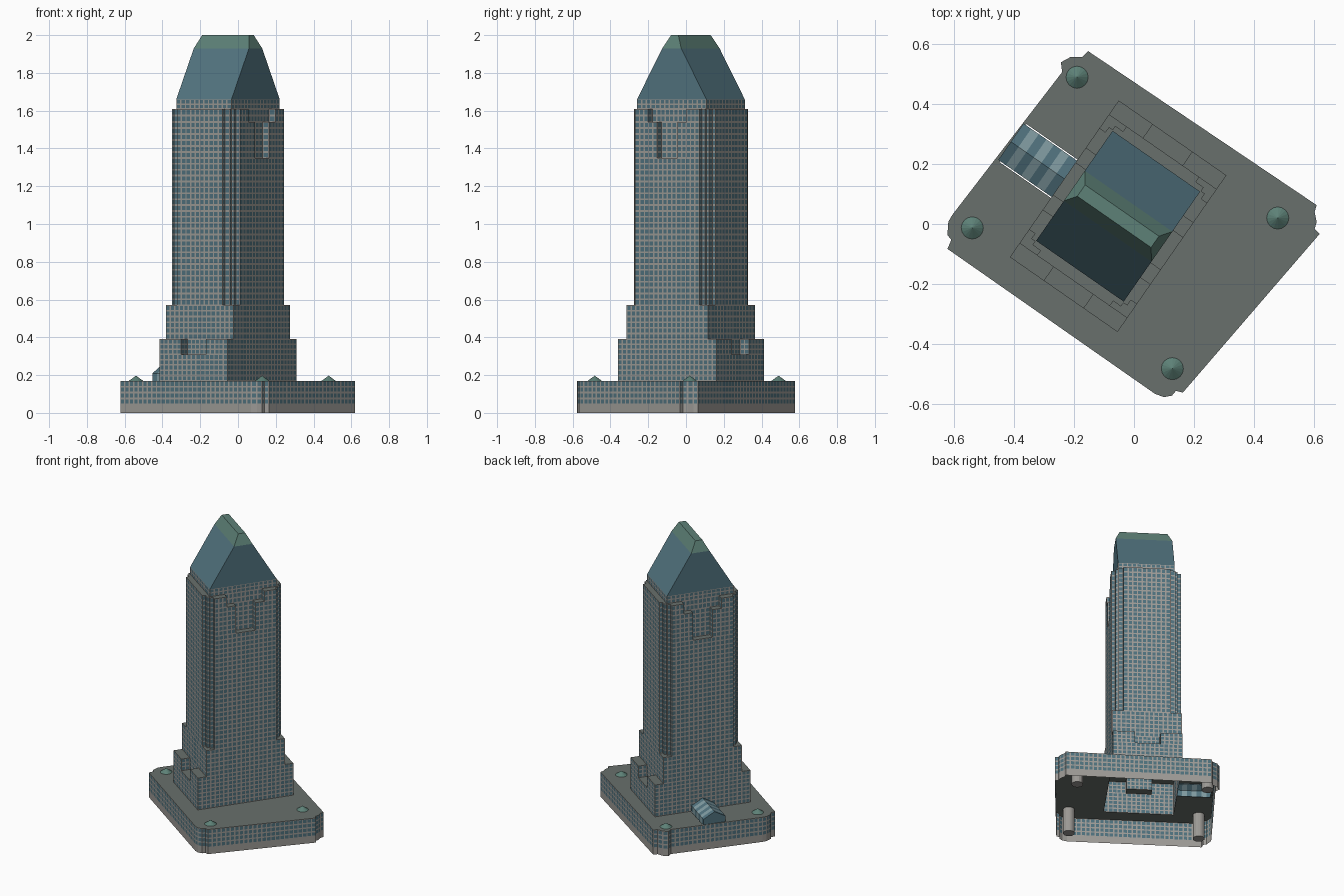
import bpy, bmesh
from math import radians, cos, sin, hypot
from mathutils import Vector

if "Cube" in bpy.data.objects:
    bpy.data.objects.remove(bpy.data.objects["Cube"])

CX, CY, T = -0.053, 0.026, radians(-34.8)


def P(u, v, z):
    """Tower-local plan position to world."""
    return Vector((CX + u * cos(T) - v * sin(T), CY + u * sin(T) + v * cos(T), z))


def material(name, r, g, b):
    m = bpy.data.materials.new(name)
    m.diffuse_color = (r, g, b, 1)
    m.use_nodes = True
    m.node_tree.nodes["Principled BSDF"].inputs["Base Color"].default_value = m.diffuse_color
    return m


FRAME = material("stone_frame", 0.33, 0.32, 0.30)
GLASS = material("window_glass", 0.075, 0.16, 0.20)
DECK = material("deck_grey", 0.14, 0.16, 0.15)
BLUE = material("roof_blue", 0.085, 0.175, 0.215)
GREEN = material("roof_green", 0.11, 0.22, 0.185)
PALE = material("pale_glass", 0.22, 0.33, 0.36)


def finish(bm, name, mats):
    bmesh.ops.remove_doubles(bm, verts=bm.verts, dist=1e-5)
    me = bpy.data.meshes.new(name)
    bm.to_mesh(me)
    bm.free()
    for m in mats:
        me.materials.append(m)
    ob = bpy.data.objects.new(name, me)
    bpy.context.collection.objects.link(ob)
    return ob


def face(bm, pts, mat=0):
    f = bm.faces.new([bm.verts.new(p) for p in pts])
    f.material_index = mat
    return f


def breaks(n, f=0.15):
    out = [0.0]
    for i in range(n):
        out += [(i + f) / n, (i + 1 - f) / n]
    return out + [1.0]


def window_walls(bm, plan, z0, z1, col=0.029, row=0.031):
    """Wall loop split into frame (0) and window (1) cells."""
    rows = breaks(max(1, round((z1 - z0) / row)))
    for a, b in zip(plan, plan[1:] + plan[:1]):
        n = round((b - a).length / col)
        cols = breaks(n) if n else [0.0, 1.0]
        for i in range(len(cols) - 1):
            for j in range(len(rows) - 1):
                p, q = a.lerp(b, cols[i]), a.lerp(b, cols[i + 1])
                lo, hi = (z0 + (z1 - z0) * rows[k] for k in (j, j + 1))
                face(bm, [(p.x, p.y, lo), (q.x, q.y, lo), (q.x, q.y, hi), (p.x, p.y, hi)],
                     int(i % 2 and j % 2))


def mirrored(q):
    """Quarter plan to full counter-clockwise plan."""
    full = q + [(-u, v) for u, v in q[::-1]] + [(-u, -v) for u, v in q] + [(u, -v) for u, v in q[::-1]]
    return [P(u, v, 0) for u, v in full]


# Tower: stacked plans with notches and stepped recesses
A, B, BL = 0.219, 0.262, 0.3185          # half widths of the base blocks
CA, CB = 0.178, 0.2235                   # core half widths
U1, V1 = 0.148, 0.206                    # ends of the projecting bays
corner = [(0.195, V1), (0.195, 0.227), (0.18, 0.227), (0.18, 0.242), (U1, 0.242), (U1, B)]
shaft = [(A, V1)] + corner
layers = [
    (0.17, 0.31, [(A, BL)]),
    (0.31, 0.39, [(A, BL), (0.08, BL), (0.08, B)]),
    (0.39, 0.57, [(A, B)]),
    (0.57, 1.35, shaft),
    (1.35, 1.54, [(CA, 0.065), (A, 0.065)] + shaft),
    (1.54, 1.61, [(CA, 0.125), (A, 0.125)] + shaft),
    (1.61, 1.66, [(CA, CB)]),
]
bm = bmesh.new()
for z0, z1, q in layers:
    window_walls(bm, mirrored(q), z0, z1)

# Ledges: (z, u0, u1, v0, v1), mirrored to all four quarters
ledges = [
    (0.31, 0, 0.08, B, BL), (0.39, 0.08, A, B, BL),
    (0.57, 0.195, A, V1, B), (0.57, 0.18, 0.195, 0.227, B), (0.57, U1, 0.18, 0.242, B),
    (1.35, CA, A, 0, 0.065), (1.54, CA, A, 0.065, 0.125), (1.61, CA, A, 0.125, V1),
    (1.61, CA, 0.195, V1, 0.227), (1.61, 0, U1, CB, B), (1.61, U1, 0.18, CB, 0.242),
]
for z, u0, u1, v0, v1 in ledges:
    for s in (1, -1):
        for t in (1, -1):
            pts = [P(s * u, t * v, z) for u, v in ((u0, v0), (u1, v0), (u1, v1), (u0, v1))]
            face(bm, pts if s * t > 0 else pts[::-1], 2)
finish(bm, "tower", [FRAME, GLASS, DECK])

# Tower roof: steep gable with chamfered ridge
bm = bmesh.new()
rings = [mirrored([(a, b)]) for a, b in ((CA, CB), (CA, 0.061), (0.15, 0.023))]
for ring, z in zip(rings, (1.66, 1.93, 2.0)):
    for p in ring:
        p.z = z
for k in range(2):
    for i in range(4):
        j = (i + 1) % 4
        face(bm, [rings[k][i], rings[k][j], rings[k + 1][j], rings[k + 1][i]], k)
face(bm, rings[2], 1)
finish(bm, "tower_roof", [BLUE, GREEN])

# Podium: outline with scalloped corners, open underneath
outline = [Vector((x, y, 0)) for x, y in (
    (-.623, -.083), (.07, -.567), (.1, -.578), (.127, -.573), (.14, -.557), (.163, -.563),
    (.62, -.033), (.603, -.017), (.61, .007), (.603, .04), (.61, .063),
    (-.153, .577), (-.173, .557), (-.213, .557), (-.244, .54), (-.24, .507),
    (-.607, .03), (-.62, .007), (-.623, -.037), (-.61, -.053))]
bm = bmesh.new()
window_walls(bm, outline, 0.045, 0.17)
for a, b in zip(outline, outline[1:] + outline[:1]):
    face(bm, [a, b, (b.x, b.y, 0.045), (a.x, a.y, 0.045)])
finish(bm, "podium_walls", [FRAME, GLASS])

# Podium deck with an opening for the tower and the atrium
bm = bmesh.new()
hole = [P(u, v, 0) for u, v in ((A, BL), (-A, BL), (-A, .078), (-.428, .078),
                                (-.428, -.078), (-A, -.078), (-A, -BL), (A, -BL))]
edges = []
for loop in (outline, hole):
    vs = [bm.verts.new((p.x, p.y, 0.17)) for p in loop]
    edges += [bm.edges.new((vs[i - 1], vs[i])) for i in range(len(vs))]
bmesh.ops.triangle_fill(bm, edges=edges, use_beauty=True, normal=(0, 0, 1))
bm.normal_update()
for f in bm.faces:
    if f.normal.z < 0:
        f.normal_flip()
finish(bm, "podium_deck", [DECK])

# Entrance atrium: striped glass gable
bm = bmesh.new()
prof = [(-.074, .165), (-.074, .208), (0, .25), (.074, .208), (.074, .165)]
N, U0, UE = 7, -A, -.436
for i in range(N):
    a, b = (U0 + (UE - U0) * k / N for k in (i, i + 1))
    for (v0, z0), (v1, z1) in zip(prof, prof[1:]):
        face(bm, [P(a, v0, z0), P(a, v1, z1), P(b, v1, z1), P(b, v0, z0)], i % 2)
face(bm, [P(UE, v, z) for v, z in prof], 0)
bmesh.ops.remove_doubles(bm, verts=bm.verts, dist=1e-5)
bmesh.ops.recalc_face_normals(bm, faces=bm.faces)
if sum(f.normal.z for f in bm.faces) < 0:
    bmesh.ops.reverse_faces(bm, faces=bm.faces)
finish(bm, "atrium", [BLUE, PALE])

# Corner columns with conical caps
for i, (x, y) in enumerate(((-.19, .49), (-.54, -.013), (.48, .02), (.128, -.483))):
    for name, r2, z0, h, mat in (("column", .037, 0, .17, FRAME), ("column_cap", 0, .17, .027, GREEN)):
        bpy.ops.mesh.primitive_cone_add(vertices=16, radius1=.037, radius2=r2, depth=h,
                                        location=(x, y, z0 + h / 2))
        ob = bpy.context.object
        ob.name = f"{name}_{i + 1}"
        ob.data.materials.append(mat)
